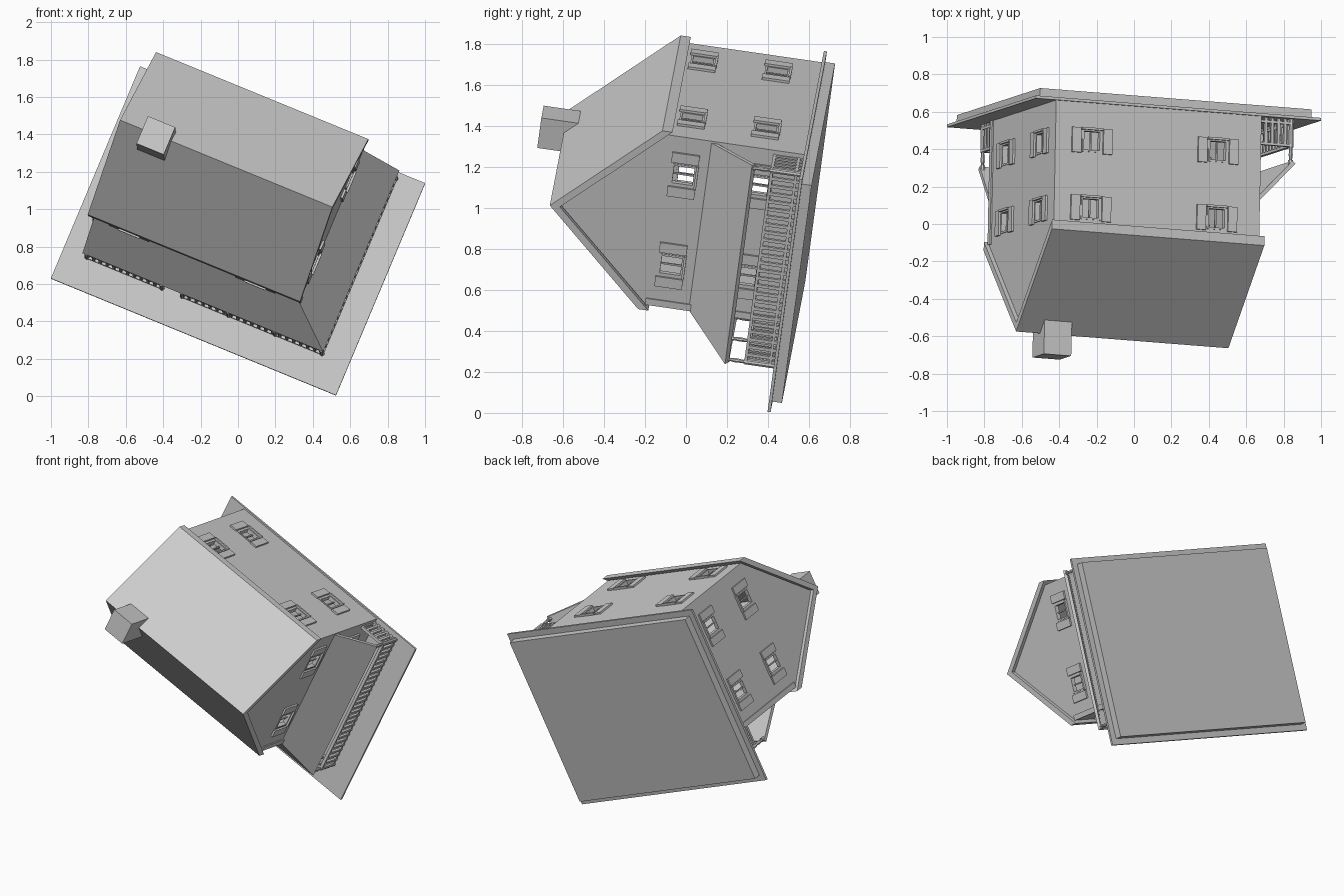
import bpy, bmesh
from mathutils import Matrix, Vector

cube = bpy.data.objects.get("Cube")
if cube:
    bpy.data.objects.remove(cube, do_unlink=True)

# One plain grey for everything
grey = bpy.data.materials.new("plain_grey")
grey.use_nodes = True
grey.diffuse_color = (0.6, 0.6, 0.6, 1)
grey.node_tree.nodes["Principled BSDF"].inputs["Base Color"].default_value = (0.6, 0.6, 0.6, 1)

# The whole house lies tilted: u along the ridge, v across it, w is the house's own up
u = Vector((1.525, -0.12, -0.625)).normalized()
v = Vector((0.475, 0.155, 1.135))
v = (v - u * v.dot(u)).normalized()
w = u.cross(v)
TILT = Matrix.Translation((0, 0.535, 0.885)) @ Matrix((u, v, w)).transposed().to_4x4()


def finish(name, bm):
    bmesh.ops.recalc_face_normals(bm, faces=bm.faces)
    mesh = bpy.data.meshes.new(name)
    bm.to_mesh(mesh)
    bm.free()
    mesh.materials.append(grey)
    ob = bpy.data.objects.new(name, mesh)
    bpy.context.collection.objects.link(ob)
    ob.matrix_world = TILT
    return ob


def boxes(name, items):
    """One object out of (low corner, high corner) boxes."""
    bm = bmesh.new()
    for lo, hi in items:
        lo, hi = Vector(lo), Vector(hi)
        size = Matrix.Diagonal((*(hi - lo), 1))
        bmesh.ops.create_cube(bm, size=1, matrix=Matrix.Translation((lo + hi) / 2) @ size)
    return finish(name, bm)


def prism(name, profile, x0, x1):
    """Profile in (y, z) extruded along the ridge."""
    bm = bmesh.new()
    face = bm.faces.new([bm.verts.new((x0, y, z)) for y, z in profile])
    out = bmesh.ops.extrude_face_region(bm, geom=[face])
    verts = [g for g in out["geom"] if isinstance(g, bmesh.types.BMVert)]
    bmesh.ops.translate(bm, verts=verts, vec=(x1 - x0, 0, 0))
    return finish(name, bm)


X0, X1, Y0, Y1, RIDGE = -0.705, 0.485, -0.29, 0.61, 0.16
FLOORS = (0.205, 0.57)

# Ground plate and slab
boxes("ground_plate", [((-0.826, -0.62, -0.015), (0.826, 0.62, 0))])
boxes("ground_slab", [((-0.786, -0.58, -0.063), (0.786, 0.58, -0.015))])


def on_wall(wall, a, z, wide, high, inner, outer):
    """Box on a wall, centred at a along it; inner and outer are depths from its face."""
    axis, pos, sign = wall
    d = sorted((pos + sign * inner, pos + sign * outer))
    lo, hi = [0, 0, z - high / 2], [0, 0, z + high / 2]
    lo[axis], hi[axis] = d
    lo[1 - axis], hi[1 - axis] = a - wide / 2, a + wide / 2
    return lo, hi


right, left = (0, X1, 1), (0, X0, -1)
back, front = (1, Y1, 1), (1, Y0, -1)
spots = [(wall, a, z) for z in FLOORS
         for wall, cols in ((right, (-0.07, 0.41)), (left, (-0.07, 0.4)),
                            (back, (-0.495, 0.235)), (front, (-0.495, 0.235)))
         for a in cols]

# Hollow walls with open windows
walls = prism("house_walls", [(Y0, 0), (Y1, 0), (Y1, 0.67), (RIDGE, 1.14), (Y0, 0.67)], X0, X1)
hollow = prism("hollow_cutter", [(Y0 + 0.03, 0.01), (Y1 - 0.03, 0.01), (Y1 - 0.03, 0.66),
                                 (RIDGE, 1.095), (Y0 + 0.03, 0.66)], X0 + 0.03, X1 - 0.03)
holes = boxes("window_cutter", [on_wall(p, a, z, 0.11, 0.12, -0.05, 0.05) for p, a, z in spots])
for cutter in (hollow, holes):
    cutter.hide_render = True
    mod = walls.modifiers.new(cutter.name, 'BOOLEAN')
    mod.operation, mod.solver, mod.object = 'DIFFERENCE', 'EXACT', cutter
bpy.context.view_layer.update()
baked = bpy.data.meshes.new_from_object(walls.evaluated_get(bpy.context.evaluated_depsgraph_get()))
walls.modifiers.clear()
walls.data = baked
for cutter in (hollow, holes):
    bpy.data.objects.remove(cutter, do_unlink=True)

# Shutters, sashes and sills
shutters, sashes = [], []
for p, a, z in spots:
    for s in (-1, 1):
        shutters.append(on_wall(p, a + s * 0.09, z, 0.052, 0.135, 0, 0.012))
        sashes.append(on_wall(p, a + s * 0.05, z, 0.01, 0.12, -0.025, 0.004))
        sashes.append(on_wall(p, a, z + s * 0.055, 0.11, 0.01, -0.025, 0.004))
    sashes.append(on_wall(p, a, z, 0.008, 0.12, -0.02, -0.01))
    sashes.append(on_wall(p, a, z - 0.064, 0.12, 0.012, 0, 0.016))
boxes("shutters", shutters)
boxes("window_sashes", sashes)

# Front door and corner boards
boxes("front_door", [on_wall(front, -0.197, 0.13, 0.13, 0.26, 0, 0.006),
                     on_wall(front, -0.197, 0.13, 0.1, 0.24, 0, 0.012)])
boxes("corner_boards", [on_wall(p, Y0 + 0.015, 0.335, 0.034, 0.67, 0, 0.008) for p in (left, right)])

# Main roof
EAVE = 0.475
prism("main_roof", [(RIDGE - EAVE, 0.65), (RIDGE, 1.145), (RIDGE + EAVE, 0.65),
                    (RIDGE + EAVE, 0.7), (RIDGE, 1.195), (RIDGE - EAVE, 0.7)], -0.725, 0.505)

# Chimney
boxes("chimney", [((-0.587, 0.062, 1.08), (-0.429, 0.222, 1.313))])

# Porch roof wrapping the front and the right end
bm = bmesh.new()
outer = [bm.verts.new(c) for c in ((X0, -0.46, 0.24), (0.69, -0.46, 0.24), (0.69, 0.6, 0.24))]
inner = [bm.verts.new(c) for c in ((X0, Y0, 0.455), (X1, Y0, 0.455), (X1, 0.6, 0.455))]
for i in range(2):
    bm.faces.new((outer[i], outer[i + 1], inner[i + 1], inner[i]))
porch = finish("porch_roof", bm)
if porch.data.polygons[0].normal.z < 0:
    porch.data.flip_normals()
thick = porch.modifiers.new("thickness", 'SOLIDIFY')
thick.thickness, thick.offset = 0.022, -1

# Railings with balusters
PX, PY, PB = 0.67, -0.44, 0.58


def railing(name, start, end):
    a, b = Vector(start), Vector(end)
    lo = Vector((min(a.x, b.x), min(a.y, b.y)))
    hi = Vector((max(a.x, b.x), max(a.y, b.y)))
    r = 0.01
    items = [((lo.x - r, lo.y - r, z), (hi.x + r, hi.y + r, z + 0.014)) for z in (0.015, 0.135)]
    n = max(2, round((b - a).length / 0.04))
    for i in range(n + 1):
        c = a.lerp(b, i / n)
        items.append(((c.x - 0.008, c.y - 0.008, 0), (c.x + 0.008, c.y + 0.008, 0.14)))
    boxes(name, items)


railing("right_railing", (PX, PY), (PX, PB))
railing("back_end_railing", (X1, PB), (PX, PB))
railing("front_railing_long", (-0.137, PY), (PX, PY))
railing("front_railing_short", (-0.69, PY), (-0.256, PY))
railing("left_end_railing", (-0.69, PY), (-0.69, Y0))

# Turned porch posts
bm = bmesh.new()
posts = [(x, PY) for x in (-0.69, -0.256, -0.137, 0.13, 0.4, PX)] + [(PX, PB)]
for x, y in posts:
    for z0, z1, r0, r1 in ((0, 0.15, 0.014, 0.014), (0.15, 0.19, 0.008, 0.012),
                           (0.19, 0.22, 0.012, 0.008), (0.22, 0.245, 0.014, 0.014)):
        place = Matrix.Translation((x, y, (z0 + z1) / 2))
        bmesh.ops.create_cone(bm, cap_ends=True, segments=8, radius1=r0, radius2=r1,
                              depth=z1 - z0, matrix=place)
finish("porch_posts", bm)
